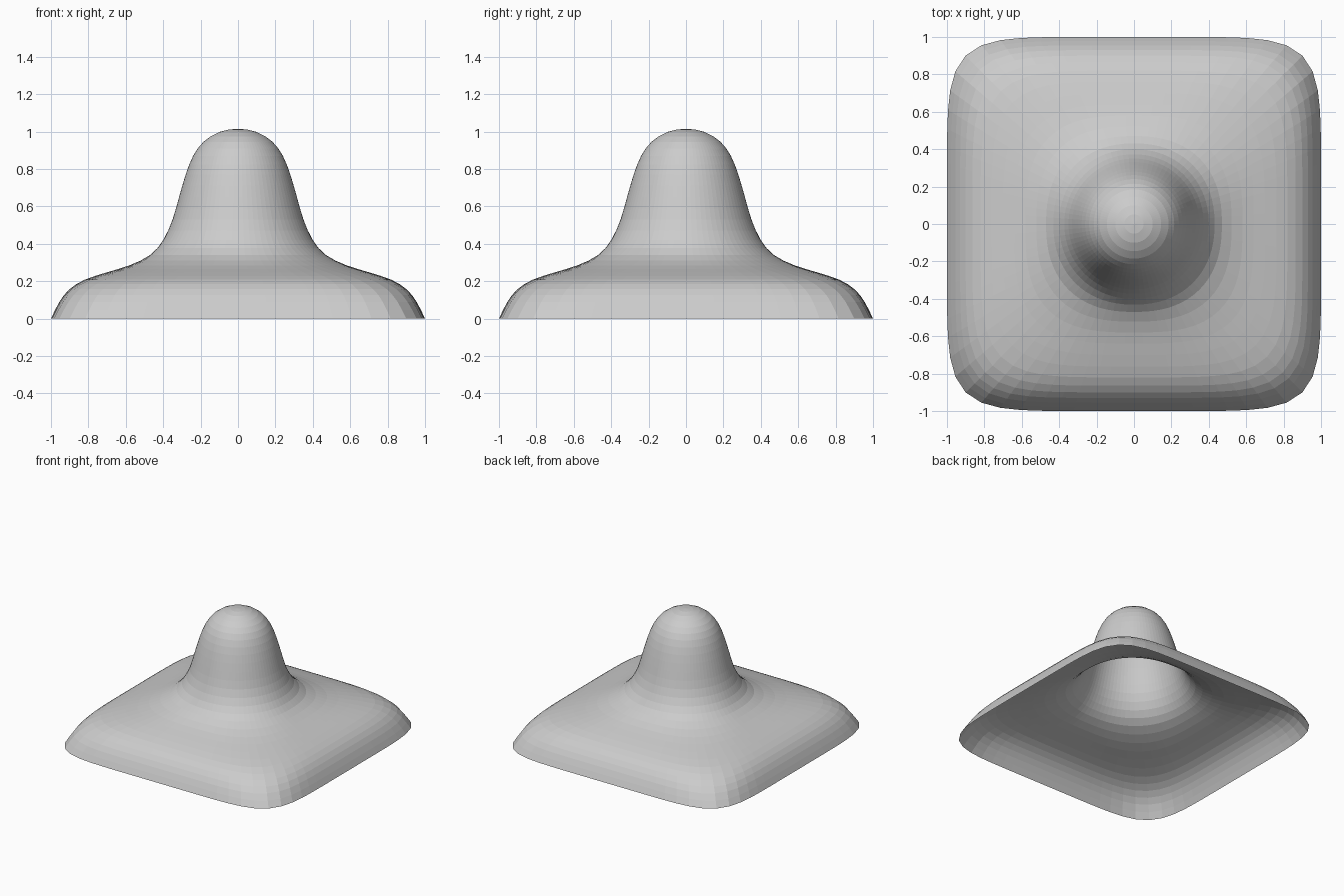
import bpy, bmesh, math
from mathutils import Vector

if "Cube" in bpy.data.objects:
    bpy.data.objects.remove(bpy.data.objects["Cube"])

SEGMENTS = 80

# Half profile from rim to crown: distance along the x axis, height
profile = [(1.0, 0.0), (0.955, 0.09), (0.9, 0.158), (0.82, 0.208), (0.7, 0.248),
           (0.58, 0.285), (0.47, 0.34), (0.4, 0.42), (0.35, 0.53), (0.315, 0.65),
           (0.28, 0.77), (0.24, 0.87), (0.185, 0.945), (0.1, 0.998), (0.0, 1.015)]


def smooth_curve(points, steps):
    """Catmull-Rom curve through the points."""
    p = [Vector(q) for q in points]
    p = [2 * p[0] - p[1]] + p + [Vector((-p[-2].x, p[-2].y))]
    out = []
    for a, b, c, d in zip(p, p[1:], p[2:], p[3:]):
        for i in range(steps):
            t = i / steps
            out.append(0.5 * (2 * b + (c - a) * t + (2 * a - 5 * b + 4 * c - d) * t ** 2
                              + (3 * b - a - 3 * c + d) * t ** 3))
    return out


def outline(radius, angle):
    """Round at the dome, blending to a rounded square at the rim."""
    blend = max(0.0, (radius - 0.35) / 0.65)
    n = 2 + 4.6 * blend ** 1.5
    c, s = math.cos(angle), math.sin(angle)
    r = radius * (abs(c) ** n + abs(s) ** n) ** (-1 / n)
    return r * c, r * s


# Open shell: rings from rim to crown
bm = bmesh.new()
rings = []
for r, z in smooth_curve(profile, 2):
    rings.append([bm.verts.new((*outline(r, 2 * math.pi * i / SEGMENTS), z))
                  for i in range(SEGMENTS)])
crown = bm.verts.new((0, 0, profile[-1][1]))
for low, high in zip(rings, rings[1:]):
    for i in range(SEGMENTS):
        j = (i + 1) % SEGMENTS
        bm.faces.new((low[i], low[j], high[j], high[i]))
for i in range(SEGMENTS):
    bm.faces.new((rings[-1][i], rings[-1][(i + 1) % SEGMENTS], crown))

mesh = bpy.data.meshes.new("domed_shell")
bm.to_mesh(mesh)
bm.free()
shell = bpy.data.objects.new("domed_shell", mesh)
bpy.context.collection.objects.link(shell)
